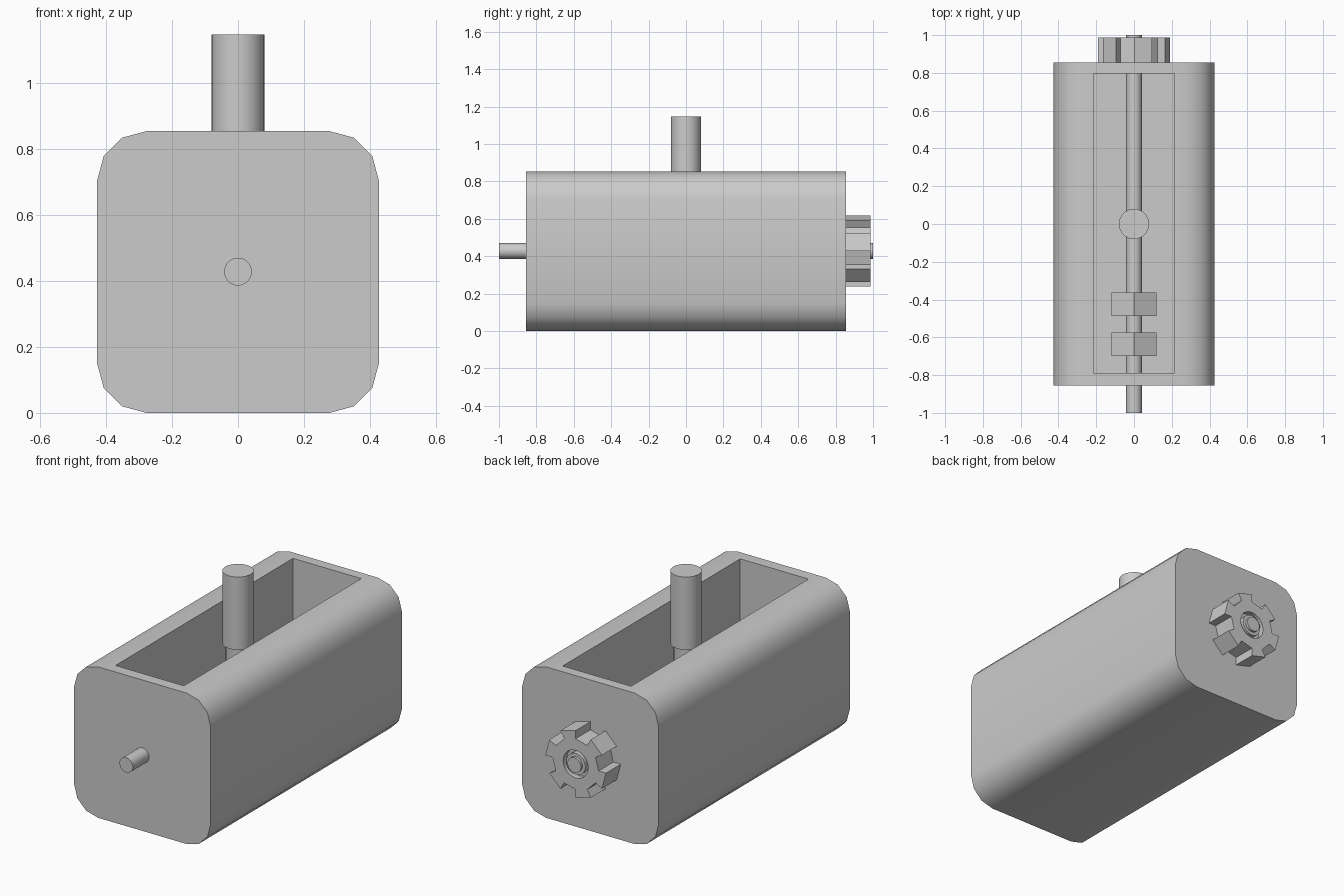
import bpy, bmesh
from math import sin, cos, pi, radians

if "Cube" in bpy.data.objects:
    bpy.data.objects.remove(bpy.data.objects["Cube"])

AXIS_Z = 0.428   # height of the drive shaft


def finish(name, bm, smooth=None):
    bmesh.ops.recalc_face_normals(bm, faces=bm.faces)
    me = bpy.data.meshes.new(name)
    bm.to_mesh(me)
    bm.free()
    ob = bpy.data.objects.new(name, me)
    bpy.context.collection.objects.link(ob)
    if smooth:
        bpy.ops.object.select_all(action='DESELECT')
        ob.select_set(True)
        bpy.context.view_layer.objects.active = ob
        bpy.ops.object.shade_smooth_by_angle(angle=radians(smooth))
    return ob


def prism_y(name, pts, y0, y1, smooth=None):
    """Extrude an (x, z) outline along y."""
    bm = bmesh.new()
    face = bm.faces.new([bm.verts.new((x, y0, z)) for x, z in pts])
    new = bmesh.ops.extrude_face_region(bm, geom=[face])['geom']
    bmesh.ops.translate(bm, vec=(0, y1 - y0, 0),
                        verts=[v for v in new if isinstance(v, bmesh.types.BMVert)])
    return finish(name, bm, smooth)


def ring(r, n, start=0.0):
    return [(r * cos(start + 2 * pi * i / n), AXIS_Z + r * sin(start + 2 * pi * i / n))
            for i in range(n)]


def cylinder_z(name, r, z0, z1):
    bm = bmesh.new()
    bmesh.ops.create_cone(bm, cap_ends=True, segments=32, radius1=r, radius2=r, depth=z1 - z0)
    bmesh.ops.translate(bm, vec=(0, 0, (z0 + z1) / 2), verts=bm.verts)
    return finish(name, bm, 35)


def cut(target, cutter):
    mod = target.modifiers.new("cut", 'BOOLEAN')
    mod.operation, mod.solver, mod.object = 'DIFFERENCE', 'EXACT', cutter
    bpy.ops.object.select_all(action='DESELECT')
    target.select_set(True)
    bpy.context.view_layer.objects.active = target
    bpy.ops.object.modifier_apply(modifier=mod.name)
    bpy.data.objects.remove(cutter)


# Housing: square with three-step rounded corners, open trough on top
half, bev = 0.427, 0.15
outline = []
for quarter in range(4):
    mid = pi / 4 + quarter * pi / 2
    cx = (half - bev) * (1 if cos(mid) > 0 else -1)
    cz = half + (half - bev) * (1 if sin(mid) > 0 else -1)
    for step in range(4):
        a = quarter * pi / 2 + step * pi / 6
        outline.append((cx + bev * cos(a), cz + bev * sin(a)))
housing = prism_y("housing", outline, -0.855, 0.855, 35)
trough = prism_y("trough_cutter", [(-0.214, 0.06), (0.214, 0.06), (0.214, 1.0), (-0.214, 1.0)],
                 -0.79, 0.797)
cut(housing, trough)

# Drive shaft running through the housing
prism_y("drive_shaft", ring(0.042, 32), -1.0, 1.0, 35)

# Six-sided cams on the shaft
for i, y in enumerate((-0.425, -0.637)):
    prism_y(f"cam_{i + 1}", ring(0.138, 6, pi / 2), y - 0.063, y + 0.063)

# Six-tooth gear on the back, with a recessed hub
gear_outline = []
for i in range(12):
    a = i * pi / 6
    radii = (0.144, 0.19) if i % 2 == 0 else (0.19, 0.144)
    gear_outline += [(r * cos(a), AXIS_Z + r * sin(a)) for r in radii]
gear = prism_y("gear", gear_outline, 0.85, 0.987)
cut(gear, prism_y("hub_cutter", ring(0.078, 32), 0.955, 1.05))
prism_y("gear_bushing", ring(0.06, 32), 0.94, 0.985, 35)

# Vertical plunger: thick head on a slimmer stem resting on the shaft
cylinder_z("plunger_head", 0.08, 0.735, 1.147)
cylinder_z("plunger_stem", 0.063, 0.44, 0.74)
